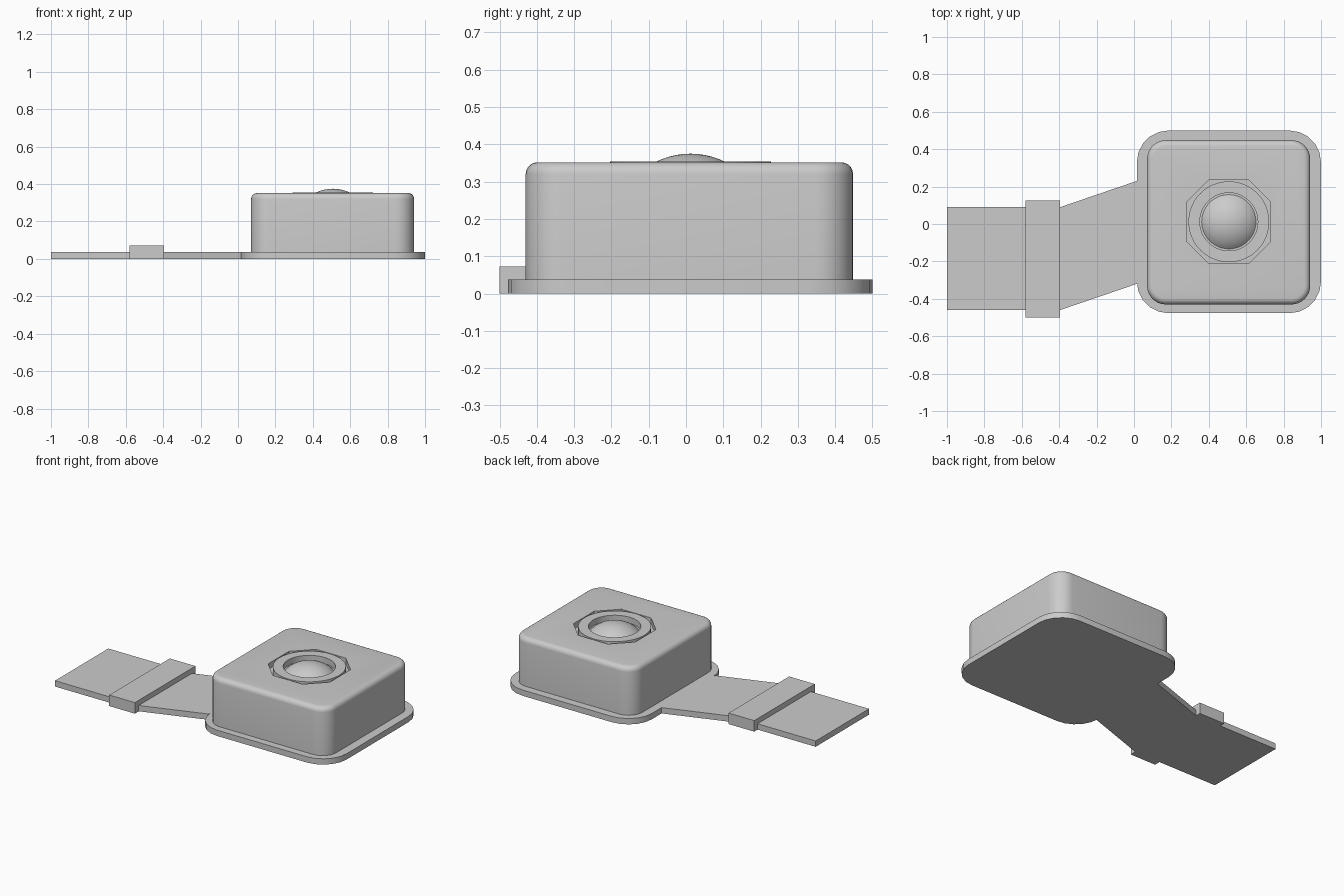
import bpy, bmesh
from math import sin, cos, pi, radians

if "Cube" in bpy.data.objects:
    bpy.data.objects.remove(bpy.data.objects["Cube"])

CX, CY = 0.507, 0.012


def rounded(x0, x1, y0, y1, r, seg):
    """Counter-clockwise outline of a rounded rectangle."""
    pts = []
    centres = [(x1 - r, y1 - r), (x0 + r, y1 - r), (x0 + r, y0 + r), (x1 - r, y0 + r)]
    for q, (cx, cy) in enumerate(centres):
        for i in range(seg + 1):
            a = (q + i / seg) * pi / 2
            pts.append((cx + r * cos(a), cy + r * sin(a)))
    return pts


def loft(name, rings, smooth=None, close=False):
    """Skin a stack of point rings; cap both ends unless the stack closes on itself."""
    bm = bmesh.new()
    loops = [[bm.verts.new(p) for p in ring] for ring in rings]
    n = len(loops[0])
    pairs = list(zip(loops, loops[1:]))
    if close:
        pairs.append((loops[-1], loops[0]))
    else:
        bm.faces.new(loops[0][::-1])
        bm.faces.new(loops[-1])
    for a, b in pairs:
        for i in range(n):
            j = (i + 1) % n
            bm.faces.new((a[i], a[j], b[j], b[i]))
    bmesh.ops.recalc_face_normals(bm, faces=bm.faces[:])
    mesh = bpy.data.meshes.new(name)
    bm.to_mesh(mesh)
    bm.free()
    ob = bpy.data.objects.new(name, mesh)
    bpy.context.collection.objects.link(ob)
    if smooth:
        bpy.ops.object.select_all(action='DESELECT')
        ob.select_set(True)
        bpy.context.view_layer.objects.active = ob
        bpy.ops.object.shade_smooth_by_angle(angle=radians(smooth))
    return ob


def prism(name, outline, z0, z1, smooth=None):
    return loft(name, [[(x, y, z) for x, y in outline] for z in (z0, z1)], smooth)


def circle(r, z, n=48):
    return [(CX + r * cos(2 * pi * i / n), CY + r * sin(2 * pi * i / n), z) for i in range(n)]


# Base flange, tapered strap and raised strap clip
prism("base_flange", rounded(0.015, 1.0, -0.477, 0.5, 0.17, 5), 0, 0.038, 30)
prism("strap", [(-1, -0.46), (-0.395, -0.46), (0.015, -0.32), (0.015, 0.23),
                (-0.395, 0.09), (-1, 0.09)], 0, 0.038)
prism("strap_clip", [(-0.58, -0.5), (-0.395, -0.5), (-0.395, 0.125), (-0.58, 0.125)], 0, 0.072)

# Box housing with a rounded top edge
edge = 0.032
rings = [[(x, y, 0.03) for x, y in rounded(0.07, 0.942, -0.43, 0.448, 0.1, 8)]]
for k in range(6):
    a = k / 5 * pi / 2
    d = edge * (1 - cos(a))
    z = 0.352 - edge + edge * sin(a)
    rings.append([(x, y, z) for x, y in
                  rounded(0.07 + d, 0.942 - d, -0.43 + d, 0.448 - d, 0.1 - d, 8)])
housing = loft("housing", rings, 35)

# Octagonal recess in the top
f, h = 0.223, 0.107
octagon = [(CX + x, CY + y) for x, y in
           [(f, -h), (f, h), (h, f), (-h, f), (-f, h), (-f, -h), (-h, -f), (h, -f)]]
cutter = prism("recess_cutter", octagon, 0.315, 0.5)
cutter.hide_render = True
cutter.hide_viewport = True
cut = housing.modifiers.new("recess", 'BOOLEAN')
cut.object = cutter
cut.operation = 'DIFFERENCE'
cut.solver = 'EXACT'

# Button collar and domed button
loft("button_collar", [circle(0.216, 0.31), circle(0.216, 0.354),
                       circle(0.155, 0.354), circle(0.155, 0.31)], 35, close=True)
R, top = 0.21, 0.375
dome = [circle(0.149, 0.31)]
for k in range(9):
    r = 0.149 * (1 - k / 8) + 0.002
    dome.append(circle(min(r, 0.149), top - R + (R * R - r * r) ** 0.5))
loft("button_dome", dome, 40)
